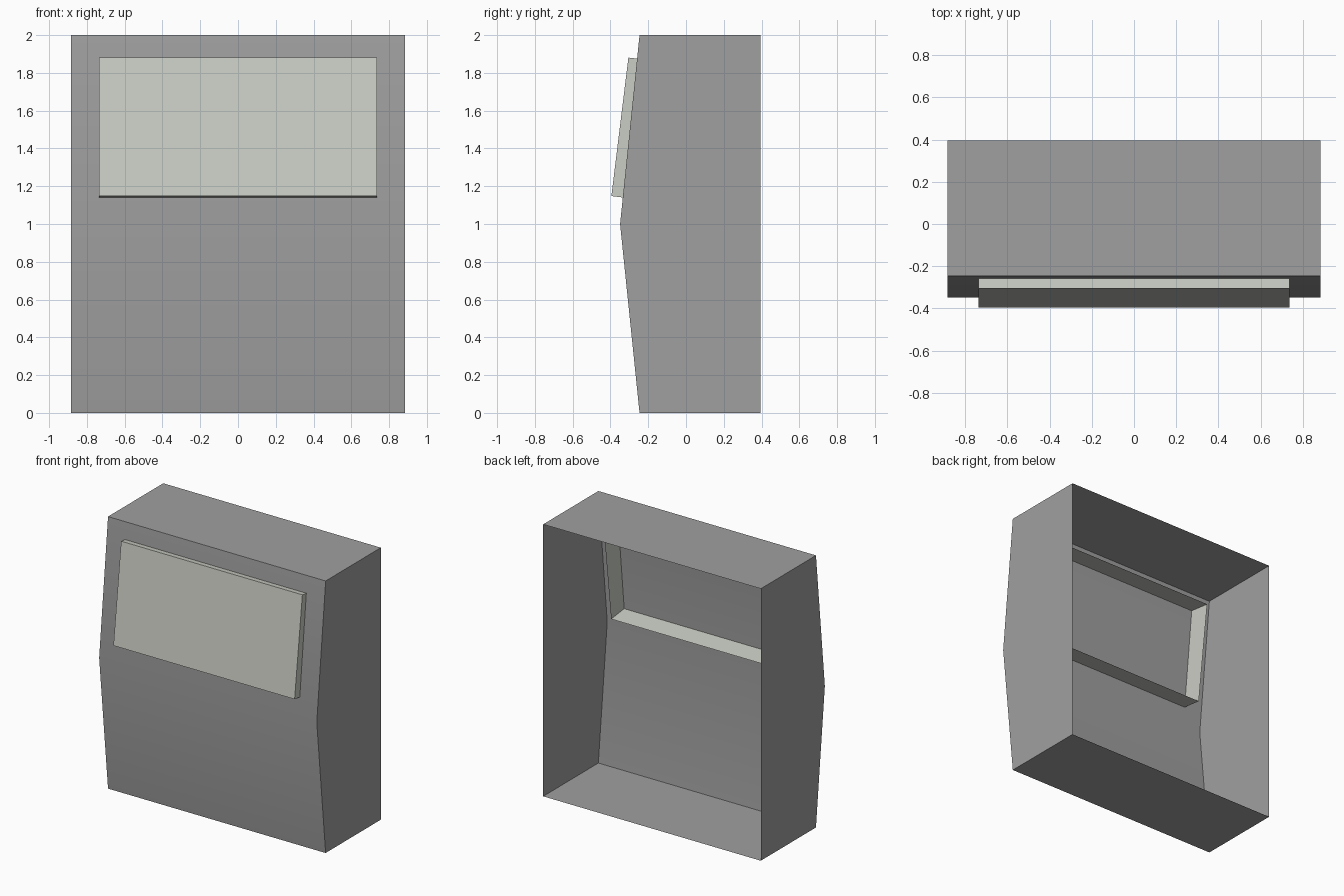
import bpy
from mathutils import Vector

if "Cube" in bpy.data.objects:
    bpy.data.objects.remove(bpy.data.objects["Cube"])


def material(name, rgb):
    m = bpy.data.materials.new(name)
    m.diffuse_color = (*rgb, 1)
    m.use_nodes = True
    m.node_tree.nodes["Principled BSDF"].inputs["Base Color"].default_value = m.diffuse_color
    return m


def open_prism(name, profile, half_width, open_edge, mat):
    """Extrude a closed (y, z) profile along x, leaving one edge open."""
    n = len(profile)
    verts = [(x, y, z) for x in (-half_width, half_width) for y, z in profile]
    faces = [tuple(range(n))[::-1], tuple(range(n, 2 * n))]
    for i in range(n):
        j = (i + 1) % n
        if i != open_edge:
            faces.append((i, j, n + j, n + i))
    mesh = bpy.data.meshes.new(name)
    mesh.from_pydata(verts, [], faces)
    mesh.materials.append(mat)
    ob = bpy.data.objects.new(name, mesh)
    bpy.context.collection.objects.link(ob)
    bpy.ops.object.select_all(action='DESELECT')
    ob.select_set(True)
    bpy.context.view_layer.objects.active = ob
    # profiles run counter-clockwise seen from +x, so flip side strips outward
    bpy.ops.object.mode_set(mode='EDIT')
    bpy.ops.mesh.select_all(action='SELECT')
    bpy.ops.mesh.normals_make_consistent(inside=False)
    bpy.ops.object.mode_set(mode='OBJECT')
    bpy.ops.object.shade_smooth_by_angle()
    return ob


grey = material("mid grey", (0.35, 0.35, 0.35))
pale = material("pale grey green", (0.59, 0.61, 0.55))

# cabinet shell: bowed front, open back
open_prism("cabinet_shell",
           [(0.395, 0), (0.395, 2), (-0.246, 2), (-0.349, 1), (-0.246, 0)],
           0.885, 0, grey)

# tilted panel box: open at the back, reaching inside the shell
low, high = Vector((-0.395, 1.148)), Vector((-0.305, 1.881))
up = (high - low).normalized()
inward = Vector((up.y, -up.x)) * 0.213
open_prism("front_panel",
           [tuple(p) for p in (low + inward, high + inward, high, low)],
           0.737, 0, pale)
